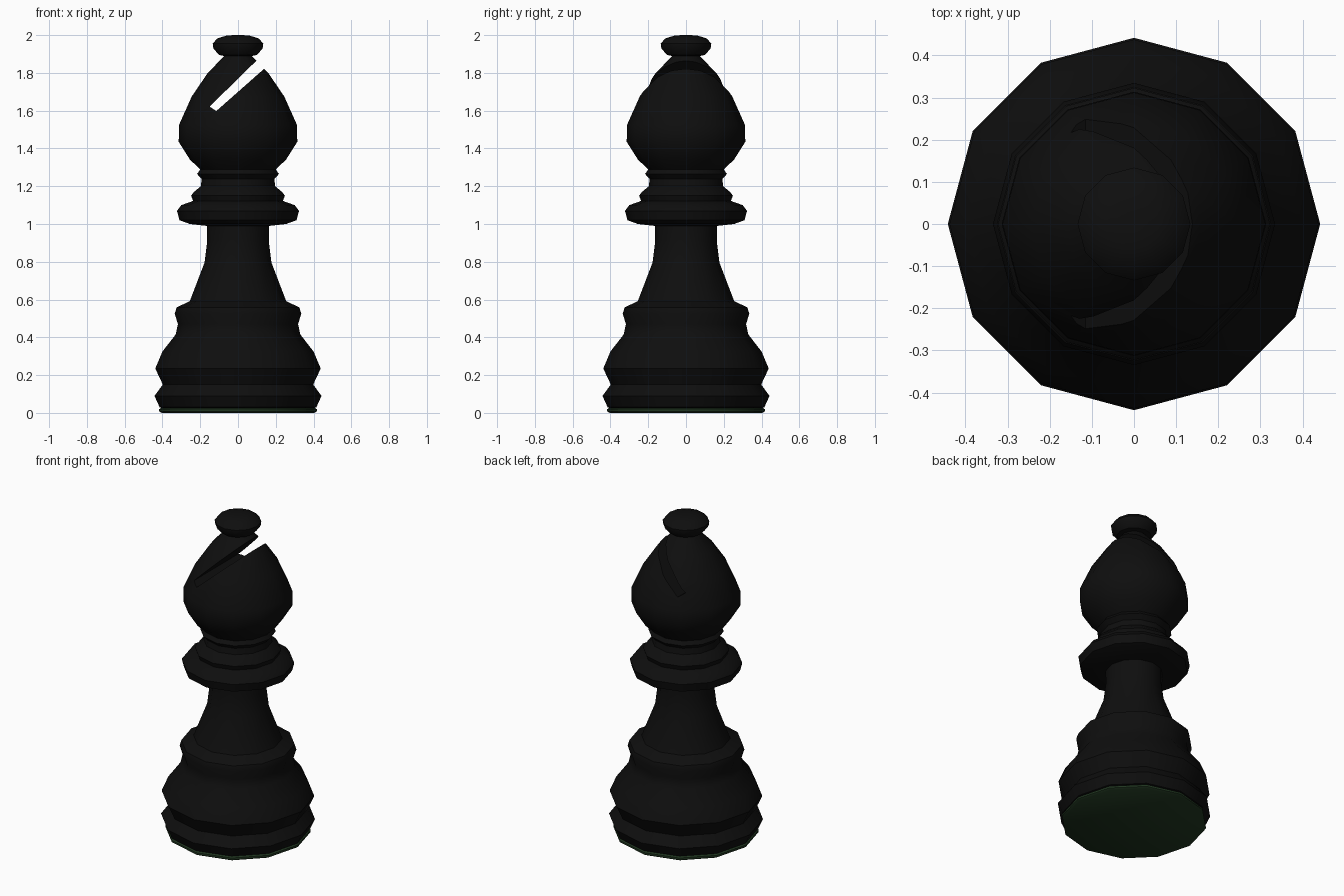
import bpy, bmesh, math

if "Cube" in bpy.data.objects:
    bpy.data.objects.remove(bpy.data.objects["Cube"])

SIDES = 12


def material(name, rgb):
    m = bpy.data.materials.new(name)
    m.diffuse_color = (*rgb, 1)
    m.use_nodes = True
    m.node_tree.nodes["Principled BSDF"].inputs["Base Color"].default_value = m.diffuse_color
    return m


black = material("black lacquer", (0.0045, 0.0045, 0.0045))
green = material("dark green felt", (0.014, 0.036, 0.014))


def add_object(name, bm, mat):
    bmesh.ops.recalc_face_normals(bm, faces=bm.faces)
    me = bpy.data.meshes.new(name)
    bm.to_mesh(me)
    bm.free()
    me.materials.append(mat)
    ob = bpy.data.objects.new(name, me)
    bpy.context.collection.objects.link(ob)
    return ob


def lathe(name, profile, mat):
    """Closed turned solid from (radius, height) pairs."""
    bm = bmesh.new()
    rings = [[bm.verts.new((r * math.cos(2 * math.pi * i / SIDES),
                            r * math.sin(2 * math.pi * i / SIDES), z))
              for i in range(SIDES)] for r, z in profile]
    for a, b in zip(rings, rings[1:]):
        for i in range(SIDES):
            j = (i + 1) % SIDES
            bm.faces.new((a[i], a[j], b[j], b[i]))
    bm.faces.new(rings[0][::-1])
    bm.faces.new(rings[-1])
    return add_object(name, bm, mat)


def smooth(ob, angle):
    bpy.ops.object.select_all(action='DESELECT')
    ob.select_set(True)
    bpy.context.view_layer.objects.active = ob
    bpy.ops.object.shade_smooth_by_angle(angle=math.radians(angle))


# Felt pad under the base
felt = lathe("felt_pad", [(0.405, 0), (0.417, 0.008), (0.417, 0.02), (0.405, 0.028)], green)

# Turned base, stem and collar
stem = lathe("base_and_stem", [
    (0.40, 0.025), (0.415, 0.03), (0.442, 0.09), (0.398, 0.15), (0.438, 0.235),
    (0.40, 0.325), (0.33, 0.415), (0.318, 0.47), (0.335, 0.525), (0.325, 0.558),
    (0.255, 0.592), (0.177, 0.796), (0.163, 0.91), (0.165, 0.99),
    (0.255, 1.0), (0.31, 1.02), (0.323, 1.07), (0.30, 1.10), (0.238, 1.122),
    (0.248, 1.15), (0.235, 1.168), (0.197, 1.2), (0.192, 1.238), (0.217, 1.265),
    (0.2, 1.288)], black)

# Mitre head
head = lathe("mitre_head", [
    (0.2, 1.288), (0.255, 1.342), (0.314, 1.435), (0.312, 1.525), (0.245, 1.675),
    (0.16, 1.80), (0.065, 1.897)], black)

# Finial button on top
finial = lathe("finial", [
    (0.065, 1.888), (0.10, 1.895), (0.13, 1.928), (0.134, 1.955), (0.11, 1.982),
    (0.06, 1.998), (0.02, 2.0)], black)

# Diagonal slot cutter running front to back
bm = bmesh.new()
outline = [(-0.15, 1.622), (-0.115, 1.598), (0.27, 1.938), (0.21, 1.975)]
bottom = bm.faces.new([bm.verts.new((x, -0.5, z)) for x, z in outline])
ext = bmesh.ops.extrude_face_region(bm, geom=[bottom])
bmesh.ops.translate(bm, vec=(0, 1, 0),
                    verts=[v for v in ext["geom"] if isinstance(v, bmesh.types.BMVert)])
cutter = add_object("slot_cutter", bm, black)

mod = head.modifiers.new("slot", 'BOOLEAN')
mod.operation = 'DIFFERENCE'
mod.solver = 'EXACT'
mod.object = cutter
dg = bpy.context.evaluated_depsgraph_get()
cut_mesh = bpy.data.meshes.new_from_object(head.evaluated_get(dg))
head.modifiers.clear()
head.data = cut_mesh
bpy.data.objects.remove(cutter)

for ob in (felt, stem, head, finial):
    smooth(ob, 35)
